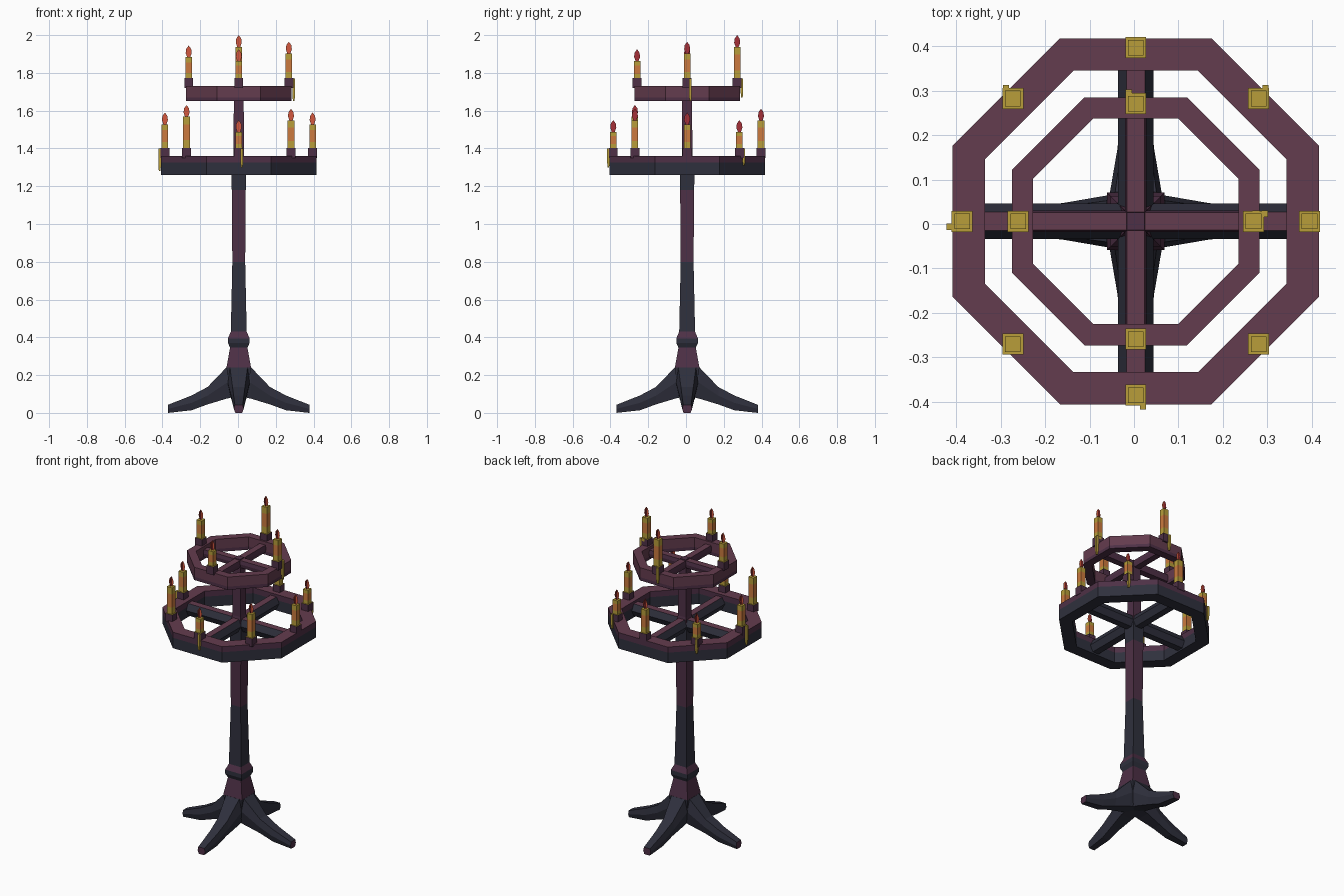
import bpy, bmesh, math
from mathutils import Vector, Matrix

if "Cube" in bpy.data.objects:
    bpy.data.objects.remove(bpy.data.objects["Cube"])

CX, CY = 0.004, 0.006


def lin(c):
    c /= 255
    return c / 12.92 if c <= 0.04045 else ((c + 0.055) / 1.055) ** 2.4


def mat(name, r, g, b):
    m = bpy.data.materials.new(name)
    m.diffuse_color = (lin(r), lin(g), lin(b), 1)
    m.use_nodes = True
    m.node_tree.nodes["Principled BSDF"].inputs["Base Color"].default_value = m.diffuse_color
    return m


PLUM = mat("plum iron", 100, 60, 78)
DARK_PLUM = mat("dark plum iron", 78, 48, 70)
NAVY = mat("dark navy iron", 47, 48, 61)
WAX = mat("yellow wax", 184, 158, 58)
GLOW = mat("orange wax", 204, 122, 62)
FLAME = mat("orange red flame", 212, 88, 62)
RED = mat("deep red flame", 165, 48, 55)


def finish(name, verts, faces, mats, rule=None, spin=0):
    """Make an object; rule(centre, normal) returns a material index."""
    me = bpy.data.meshes.new(name)
    me.from_pydata([tuple(v) for v in verts], [], faces)
    bm = bmesh.new()
    bm.from_mesh(me)
    bmesh.ops.recalc_face_normals(bm, faces=bm.faces)
    bm.to_mesh(me)
    bm.free()
    for m in mats:
        me.materials.append(m)
    if rule:
        for p in me.polygons:
            p.material_index = rule(p.center, p.normal)
    me.transform(Matrix.Translation((CX, CY, 0)) @ Matrix.Rotation(spin, 4, 'Z'))
    ob = bpy.data.objects.new(name, me)
    bpy.context.collection.objects.link(ob)
    return ob


def loft(name, loops, mats, rule=None, spin=0, closed=False):
    n, k = len(loops[0]), len(loops)
    verts = [p for lp in loops for p in lp]
    faces = []
    for i in range(k if closed else k - 1):
        a, b = i * n, ((i + 1) % k) * n
        faces += [(a + j, a + (j + 1) % n, b + (j + 1) % n, b + j) for j in range(n)]
    if not closed:
        faces += [tuple(range(n))[::-1], tuple(range((k - 1) * n, k * n))]
    return finish(name, verts, faces, mats, rule, spin)


def square(h, z, x=0, y=0):
    return [(x - h, y - h, z), (x + h, y - h, z), (x + h, y + h, z), (x - h, y + h, z)]


# Square post with flared foot and collar, coloured in bands by height
profile = [(0.045, 0.09), (0.065, 0.24), (0.046, 0.345), (0.057, 0.37), (0.057, 0.395),
           (0.042, 0.43), (0.034, 0.80), (0.037, 1.18), (0.039, 1.27), (0.039, 1.30),
           (0.028, 1.36), (0.026, 1.66), (0.020, 1.715)]


def post_rule(c, n):
    z = c.z
    if z < 0.24 or 0.345 < z < 0.385 or 0.43 < z < 0.80 or 1.18 < z < 1.30:
        return 1
    return 0


loft("post", [square(h, z) for h, z in profile], [DARK_PLUM, NAVY], post_rule)

# Four curved legs: radius, top, bottom, half width
stations = [(0.0, 0.24, 0.09, 0.058), (0.066, 0.24, 0.075, 0.058), (0.165, 0.137, 0.045, 0.041),
            (0.25, 0.092, 0.014, 0.034), (0.374, 0.043, 0.0, 0.026)]
for i in range(4):
    loops = [[(r, -w * .7, b), (r, w * .7, b), (r, w, (t + b) / 2), (r, w * .8, t),
              (r, -w * .8, t), (r, -w, (t + b) / 2)] for r, t, b, w in stations]
    loft(f"leg_{i + 1}", loops, [NAVY, DARK_PLUM],
         lambda c, n: 1 if abs(n.x) > 0.95 else 0, i * math.pi / 2)


# Octagonal rings
def ring(name, outer, inner, z0, z1, zm, mats, rule):
    s = 1 / math.cos(math.pi / 8)
    loops = []
    for k in range(8):
        a = math.pi / 8 + k * math.pi / 4
        loops.append([(r * s * math.cos(a), r * s * math.sin(a), z) for r, z in
                      ((outer, z0), (outer, zm), (outer, z1), (inner, z1), (inner, zm), (inner, z0))])
    loft(name, loops, mats, rule, closed=True)


ring("lower_ring", 0.412, 0.339, 1.26, 1.36, 1.325, [PLUM, DARK_PLUM, NAVY],
     lambda c, n: 0 if n.z > .5 else (2 if n.z < -.5 or c.z < 1.325 else 1))
ring("upper_ring", 0.279, 0.231, 1.65, 1.73, 1.67, [PLUM, DARK_PLUM],
     lambda c, n: 0 if n.z > -.5 and c.z > 1.67 else 1)

# Crossed spokes with sloping sides
for i in range(4):
    for nm, r, wb, wt, z0, z1, mats in (
            ("lower_spoke", 0.345, 0.040, 0.021, 1.27, 1.345, [PLUM, NAVY]),
            ("upper_spoke", 0.235, 0.024, 0.020, 1.665, 1.71, [PLUM, DARK_PLUM])):
        zm = z0 + (z1 - z0) * 0.5
        loops = [[(x, -wt, z0), (x, wt, z0), (x, wb, zm), (x, wt, z1), (x, -wt, z1), (x, -wb, zm)]
                 for x in (0.0, r)]
        loft(f"{nm}_{i + 1}", loops, mats, lambda c, n: 0 if n.z > .95 else 1, i * math.pi / 2)


# Candles: holder, banded wax body, crossed flat flame
def candle(name, x, y, z, top):
    loft(name + "_holder", [square(0.0235, z - 0.01, x, y), square(0.0235, z + 0.042, x, y)],
         [DARK_PLUM, WAX], lambda c, n: 1 if n.z > .5 else 0)
    a, b = z + 0.042, top - 0.062
    zs = [a, a + (b - a) * .25, a + (b - a) * .75, b]
    loft(name + "_wax", [square(0.0175, q, x, y) for q in zs], [WAX, GLOW],
         lambda c, n: 1 if zs[1] < c.z < zs[2] else 0)
    shape = [(-.008, b), (.008, b), (.016, b + .022), (.013, b + .044), (0, top),
             (-.013, b + .044), (-.016, b + .022)]
    verts = [(x + d, y, q) for d, q in shape] + [(x, y + d, q) for d, q in shape]
    finish(name + "_flame", verts, [tuple(range(7)), tuple(range(7, 14))], [FLAME, RED],
           lambda c, n: 0 if abs(n.y) > .5 else 1)


lower_tops = [1.59, 1.55, 1.61, 1.55, 1.59, 1.63, 1.55, 1.61]
upper_tops = [1.965, 2.0, 1.945, 1.925]
for label, tops, r, z in (("lower_candle", lower_tops, 0.391, 1.36),
                          ("upper_candle", upper_tops, 0.265, 1.73)):
    for i, t in enumerate(tops):
        a = i * 2 * math.pi / len(tops)
        candle(f"{label}_{i + 1}", r * math.cos(a), r * math.sin(a), z, t)

# Wax drips hanging over the ring edges: x, y, bottom, top
drips = [(-0.419, -0.012, 1.28, 1.40), (0.291, 0.017, 1.65, 1.77), (0.016, -0.417, 1.30, 1.40),
         (-0.292, 0.300, 1.31, 1.40), (0.292, 0.300, 1.31, 1.40), (-0.016, 0.290, 1.67, 1.77)]
for i, (x, y, z0, z1) in enumerate(drips):
    loft(f"wax_drip_{i + 1}", [square(0.004, z0, x, y), square(0.007, z0 + .03, x, y),
                               square(0.007, z1, x, y)], [WAX])
    # Short run of wax joining the drip to its candle
    k = 1 - 0.02 / math.hypot(x, y)
    loft(f"wax_run_{i + 1}", [square(0.008, z1 - .015, x * k, y * k),
                              square(0.008, z1 + .004, x * k, y * k)], [WAX])
